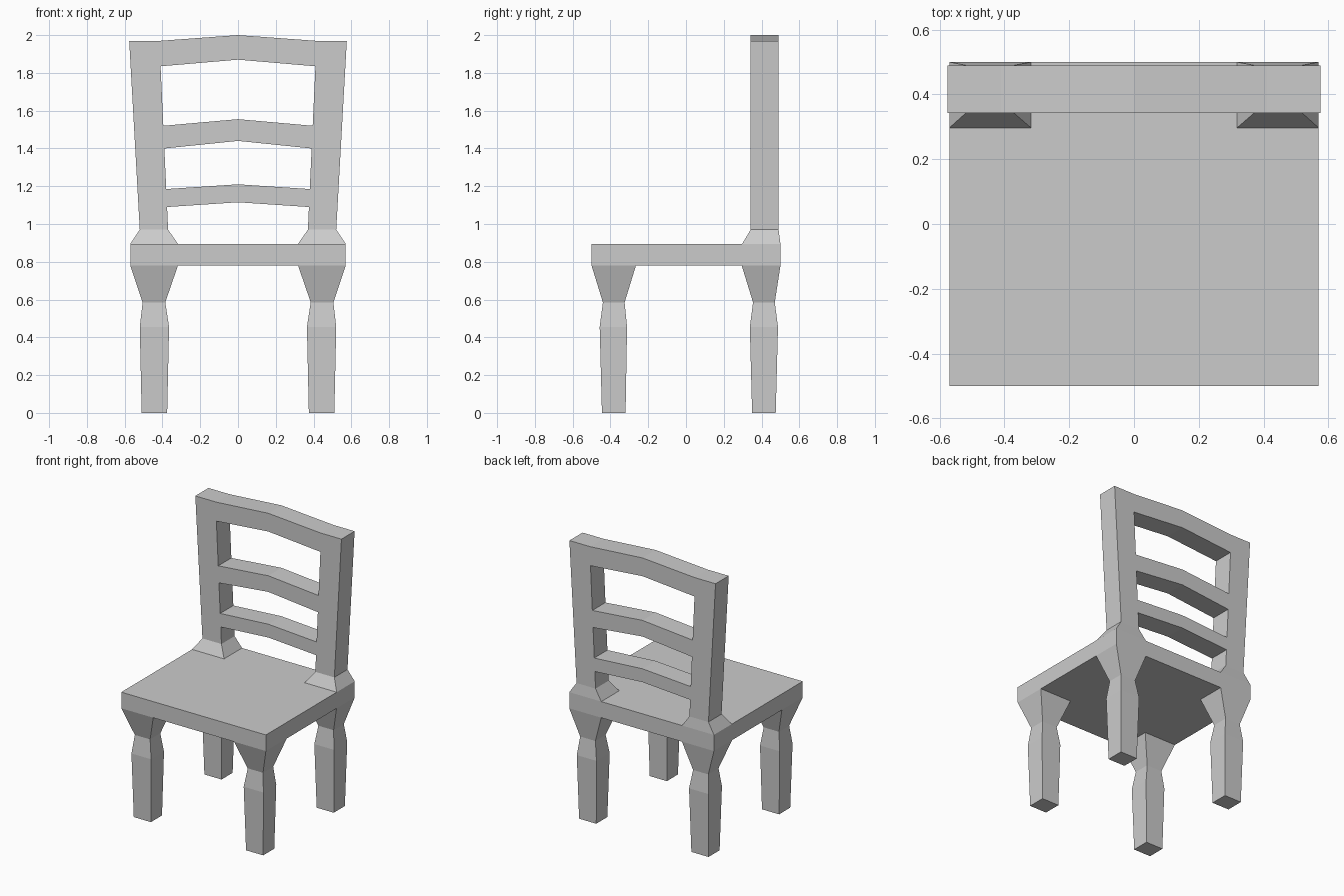
import bpy
import bmesh

if "Cube" in bpy.data.objects:
    bpy.data.objects.remove(bpy.data.objects["Cube"])


def finish(bm, name, mirror=False):
    bmesh.ops.remove_doubles(bm, verts=bm.verts, dist=1e-4)
    bmesh.ops.recalc_face_normals(bm, faces=bm.faces)
    mesh = bpy.data.meshes.new(name)
    bm.to_mesh(mesh)
    bm.free()
    obj = bpy.data.objects.new(name, mesh)
    bpy.context.collection.objects.link(obj)
    if mirror:
        obj.modifiers.new("Mirror", 'MIRROR').use_axis[0] = True
    return obj


def loft(name, sections, cap_first=False, cap_last=False, mirror=True):
    """Square-section loft; each section is (z, x0, x1, y0, y1)."""
    bm = bmesh.new()
    rings = [[bm.verts.new(p) for p in
              ((x0, y0, z), (x1, y0, z), (x1, y1, z), (x0, y1, z))]
             for z, x0, x1, y0, y1 in sections]
    for a, b in zip(rings, rings[1:]):
        for i in range(4):
            j = (i + 1) % 4
            bm.faces.new((a[i], a[j], b[j], b[i]))
    if cap_first:
        bm.faces.new(rings[0][::-1])
    if cap_last:
        bm.faces.new(rings[-1])
    return finish(bm, name, mirror)


# Seat
loft("seat", [(0.78, -0.57, 0.57, -0.5, 0.5), (0.895, -0.57, 0.57, -0.5, 0.5)],
     True, True, mirror=False)

# Turned-style square legs, open where they meet the seat
loft("front_legs", [(0, 0.375, 0.51, -0.445, -0.32),
                    (0.455, 0.365, 0.52, -0.457, -0.312),
                    (0.585, 0.385, 0.505, -0.44, -0.325),
                    (0.78, 0.318, 0.57, -0.5, -0.265)], cap_first=True)
loft("back_legs", [(0, 0.375, 0.51, 0.35, 0.475),
                   (0.455, 0.365, 0.52, 0.338, 0.487),
                   (0.585, 0.385, 0.505, 0.355, 0.47),
                   (0.78, 0.318, 0.57, 0.295, 0.5)], cap_first=True)

# Flared feet of the back posts
loft("post_bases", [(0.895, 0.318, 0.57, 0.297, 0.5),
                    (0.97, 0.37, 0.52, 0.342, 0.49)])

# Back frame: posts, two slats and top rail, drawn flat then extruded
Z0, Z1 = 0.97, 1.97
levels = [Z0, 1.09, 1.185, 1.40, 1.52, 1.835, Z1]
rails = {1: (1.115, 1.21), 3: (1.44, 1.555), 5: (1.87, 2.0)}


def inner(z):
    return 0.37 + 0.04 * min(1, (z - Z0) / (1.835 - Z0))


def outer(z):
    return 0.52 + 0.056 * (z - Z0) / (Z1 - Z0)


bm = bmesh.new()
for s in (1, -1):
    for i, (a, b) in enumerate(zip(levels, levels[1:])):
        quads = [((inner(a), a), (outer(a), a), (outer(b), b), (inner(b), b))]
        if i in rails:
            lo, hi = rails[i]
            quads.append(((0, lo), (inner(a), a), (inner(b), b), (0, hi)))
        for q in quads:
            bm.faces.new([bm.verts.new((s * x, 0.342, z)) for x, z in q][::s])
bmesh.ops.remove_doubles(bm, verts=bm.verts, dist=1e-4)
ext = bmesh.ops.extrude_face_region(bm, geom=bm.faces[:], use_keep_orig=True)
bmesh.ops.translate(bm, vec=(0, 0.148, 0),
                    verts=[v for v in ext["geom"] if isinstance(v, bmesh.types.BMVert)])
hidden = [f for f in bm.faces if f.calc_center_median().z < Z0 + 0.001]
bmesh.ops.delete(bm, geom=hidden, context='FACES')
finish(bm, "back_frame")
